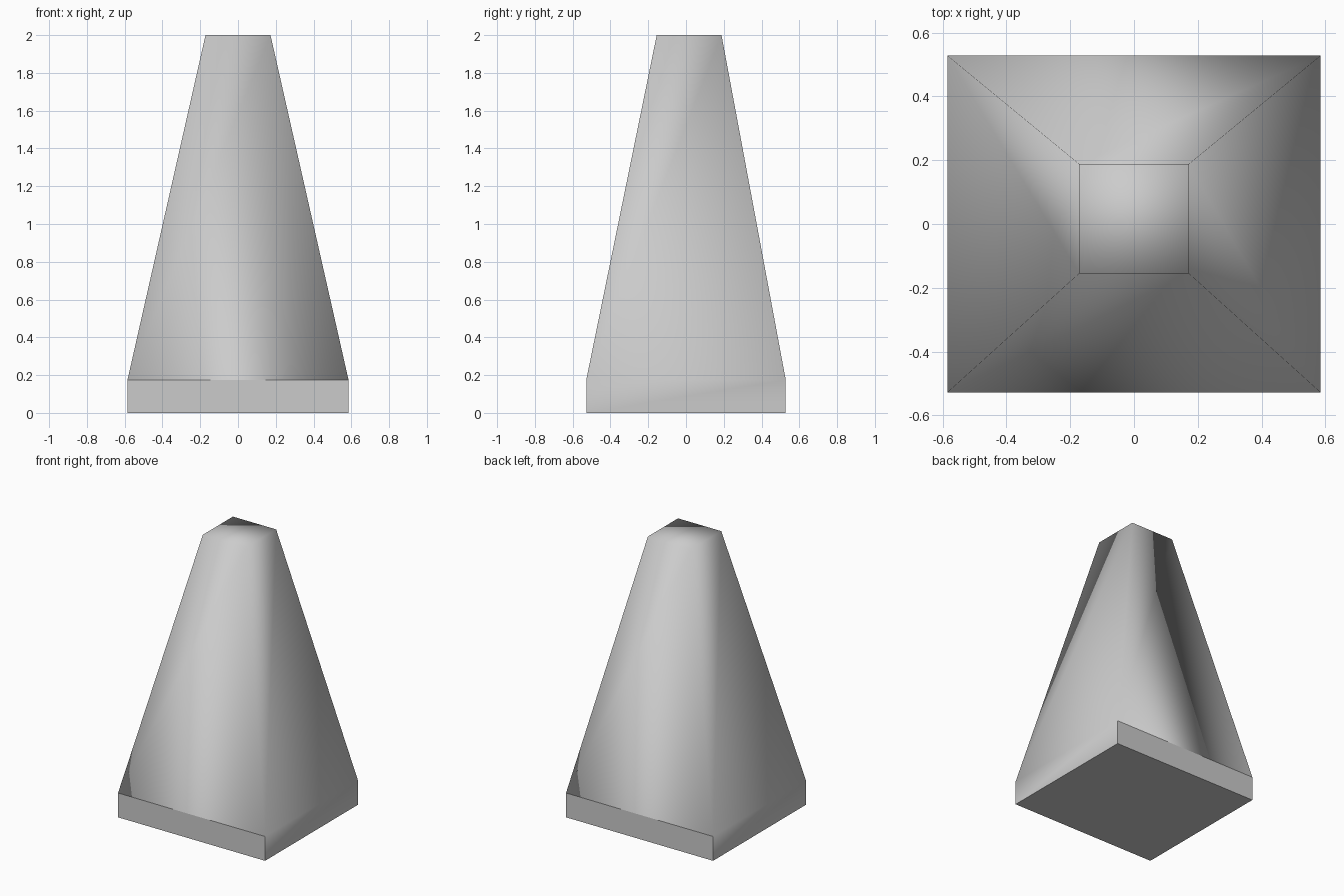
import bpy
import bmesh

# Remove the default cube only
cube = bpy.data.objects.get("Cube")
if cube:
    bpy.data.objects.remove(cube, do_unlink=True)

# Plain grey material
grey = bpy.data.materials.new("light_grey")
grey.use_nodes = True
colour = (0.6, 0.6, 0.6, 1.0)
grey.diffuse_color = colour
grey.node_tree.nodes["Principled BSDF"].inputs["Base Color"].default_value = colour

HALF_X, HALF_Y, BASE_TOP = 0.585, 0.528, 0.175
TOP_HALF_X, TOP_FRONT, TOP_BACK, HEIGHT = 0.172, -0.155, 0.188, 2.0


def ring(bm, half_x, front, back, z):
    """Rectangle of vertices, anticlockwise from the front corner."""
    corners = [(-half_x, front), (half_x, front), (half_x, back), (-half_x, back)]
    return [bm.verts.new((x, y, z)) for x, y in corners]


# Square plinth that runs straight into a tapered body
bm = bmesh.new()
rings = [
    ring(bm, HALF_X, -HALF_Y, HALF_Y, 0),
    ring(bm, HALF_X, -HALF_Y, HALF_Y, BASE_TOP),
    ring(bm, TOP_HALF_X, TOP_FRONT, TOP_BACK, HEIGHT),
]
for low, high in zip(rings, rings[1:]):
    for i in range(4):
        j = (i + 1) % 4
        bm.faces.new((low[i], low[j], high[j], high[i]))
bm.faces.new(reversed(rings[0]))
bm.faces.new(rings[-1])

# Soft shading on the body, crisp plinth edges
for face in bm.faces:
    face.smooth = True
for edge in bm.edges:
    a, b = (v.co for v in edge.verts)
    on_plinth = max(a.z, b.z) < BASE_TOP + 0.01
    side_ledge = min(a.z, b.z) > 0.01 and abs(a.x - b.x) < 0.01
    if on_plinth and not side_ledge:
        edge.smooth = False

mesh = bpy.data.meshes.new("tapered_pillar")
bm.to_mesh(mesh)
bm.free()
mesh.materials.append(grey)
pillar = bpy.data.objects.new("tapered_pillar", mesh)
bpy.context.collection.objects.link(pillar)
